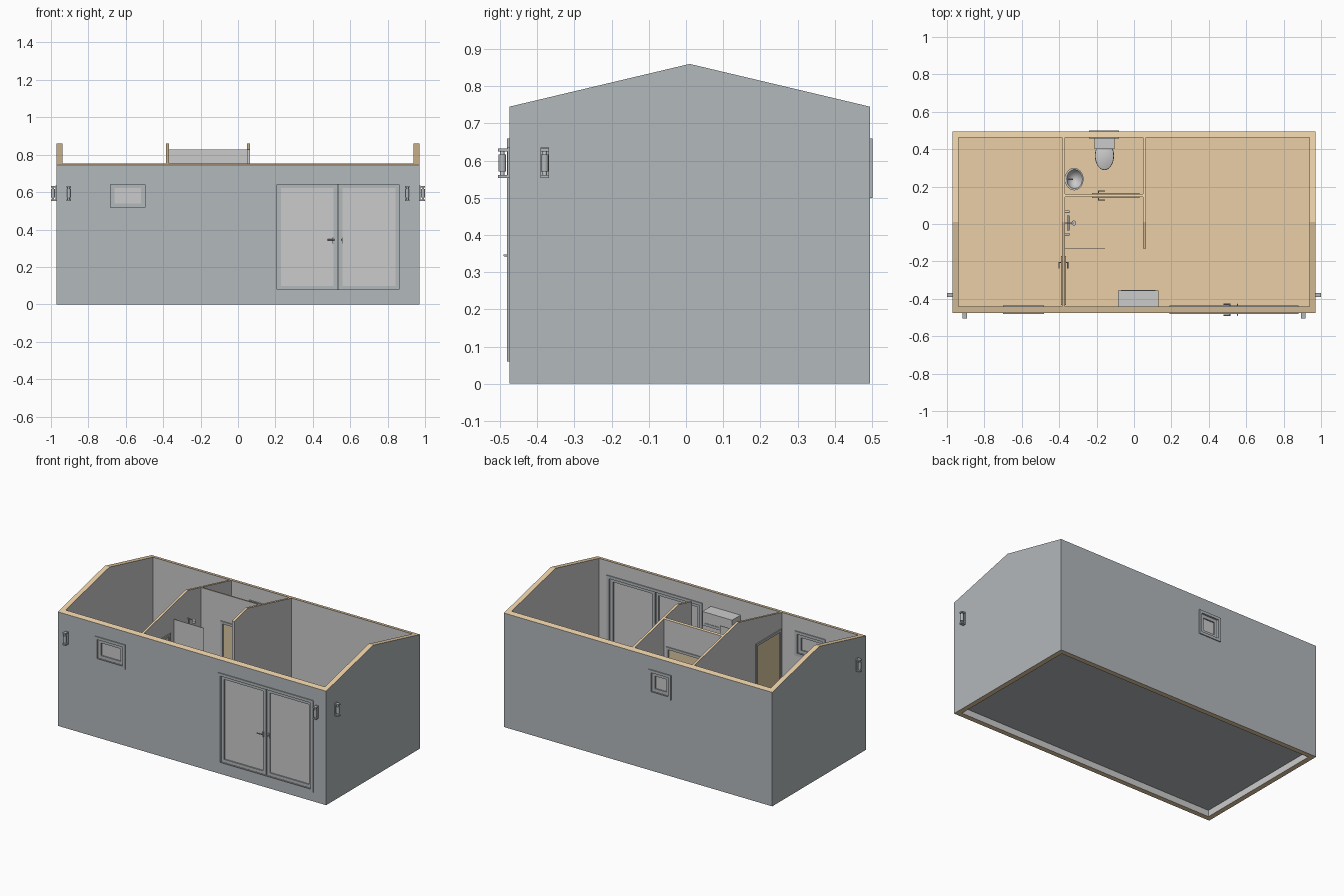
import bpy, bmesh
from math import cos, sin, pi, radians
from mathutils import Vector

if "Cube" in bpy.data.objects:
    bpy.data.objects.remove(bpy.data.objects["Cube"])

def mat(name, col):
    m = bpy.data.materials.new(name)
    m.diffuse_color = (*col, 1)
    m.use_nodes = True
    m.node_tree.nodes["Principled BSDF"].inputs["Base Color"].default_value = m.diffuse_color
    return m

PLAIN = mat("plaster", (0.8, 0.8, 0.8))
DARK = mat("cladding", (0.45, 0.48, 0.5))
WOOD = mat("timber", (0.82, 0.62, 0.38))
DOOR = mat("door_wood", (0.72, 0.58, 0.36))

X, YF, YB, T = 0.97, -0.475, 0.495, 0.033      # shell outline and wall thickness
FLOOR, RIDGE_Y = 0.058, 0.01

def roof(y):
    return 0.86 - 0.115 * abs(y - RIDGE_Y) / 0.485

def finish(name, bm, m=None, smooth=False):
    bmesh.ops.recalc_face_normals(bm, faces=bm.faces)
    me = bpy.data.meshes.new(name)
    bm.to_mesh(me)
    bm.free()
    o = bpy.data.objects.new(name, me)
    bpy.context.collection.objects.link(o)
    if m:
        me.materials.append(m)
    if smooth:
        bpy.ops.object.select_all(action='DESELECT')
        o.select_set(True)
        bpy.context.view_layer.objects.active = o
        bpy.ops.object.shade_smooth_by_angle(angle=radians(40))
    return o

def add_box(bm, x0, x1, y0, y1, z0, z1):
    r = bmesh.ops.create_cube(bm, size=1)
    for v in r["verts"]:
        v.co = Vector(((x0 + x1) / 2 + v.co.x * (x1 - x0),
                       (y0 + y1) / 2 + v.co.y * (y1 - y0),
                       (z0 + z1) / 2 + v.co.z * (z1 - z0)))

def boxes(name, items, m=None):
    bm = bmesh.new()
    for b in items:
        add_box(bm, *b)
    return finish(name, bm, m)

def rod(name, a, b, r, m=None, n=16):
    a, b = Vector(a), Vector(b)
    bm = bmesh.new()
    bmesh.ops.create_cone(bm, cap_ends=True, segments=n, radius1=r, radius2=r, depth=(b - a).length)
    q = (b - a).to_track_quat('Z', 'Y')
    for v in bm.verts:
        v.co = q @ v.co + (a + b) / 2
    return finish(name, bm, m, True)

def loft(name, rings, n=28):
    # stacked ellipses: z, cx, cy, rx, ry
    bm = bmesh.new()
    R = [[bm.verts.new((cx + rx * cos(2 * pi * i / n), cy + ry * sin(2 * pi * i / n), z))
          for i in range(n)] for z, cx, cy, rx, ry in rings]
    for p, q in zip(R, R[1:]):
        for i in range(n):
            bm.faces.new((p[i], p[(i + 1) % n], q[(i + 1) % n], q[i]))
    bm.faces.new(R[0])
    bm.faces.new(R[-1])
    return finish(name, bm, None, True)

def gabled(name, x0, x1, y0, y1, z0):
    # prism across x with its top following the roof slope
    ys = [y0] + ([RIDGE_Y] if y0 < RIDGE_Y < y1 else []) + [y1]
    prof = [(y1, z0), (y0, z0)] + [(y, roof(y)) for y in ys]
    bm = bmesh.new()
    f = bm.faces.new([bm.verts.new((x0, y, z)) for y, z in prof])
    r = bmesh.ops.extrude_face_region(bm, geom=[f])
    for v in r["geom"]:
        if isinstance(v, bmesh.types.BMVert):
            v.co.x = x1
    return finish(name, bm)

def cut(o, *b):
    c = boxes("cutter", [b])
    c.hide_render = True
    md = o.modifiers.new("cut", 'BOOLEAN')
    md.operation, md.object, md.solver = 'DIFFERENCE', c, 'EXACT'
    me = bpy.data.meshes.new_from_object(o.evaluated_get(bpy.context.evaluated_depsgraph_get()))
    o.modifiers.clear()
    o.data = me
    bpy.data.objects.remove(c)

def paint(o):
    # timber caps, dark outside, plaster inside
    o.data.materials.clear()
    for m in (PLAIN, DARK, WOOD):
        o.data.materials.append(m)
    for p in o.data.polygons:
        c, n = p.center, p.normal
        out = abs(c.x) > X - .002 or c.y < YF + .002 or c.y > YB - .002
        cap = abs(n.z) > .5 and (c.z > .72 or c.z < .03)
        p.material_index = 2 if cap else 1 if out else 0

# Openings: name, wall axis, wall depth range, casing rectangle, casing width
OPEN = {
    "patio_door": ('x', YF, YF + T, .19, .88, .06, .66, .018),
    "front_window": ('x', YF, YF + T, -.70, -.48, .50, .66, .018),
    "bath_window": ('x', YB - T, YB, -.24, -.08, .50, .66, .018),
    "bath_door": ('x', .145, .16, -.225, .03, .06, .65, .016),
    "bedroom_door": ('y', -.385, -.37, -.433, -.17, .06, .65, .016),
}

def B(ax, a0, a1, d0, d1, z0, z1):
    return (a0, a1, d0, d1, z0, z1) if ax == 'x' else (d0, d1, a0, a1, z0, z1)

def ring(ax, a0, a1, d0, d1, z0, z1, w):
    return [B(ax, a0, a0 + w, d0, d1, z0, z1), B(ax, a1 - w, a1, d0, d1, z0, z1),
            B(ax, a0 + w, a1 - w, d0, d1, z1 - w, z1), B(ax, a0 + w, a1 - w, d0, d1, z0, z0 + w)]

def opening_cut(o, key):
    ax, d0, d1, a0, a1, z0, z1, w = OPEN[key]
    w -= .004
    cut(o, *B(ax, a0 + w, a1 - w, d0 - .01, d1 + .01, z0 + w, z1 - w))

# Outer shell
shell = gabled("outer_walls", -X, X, YF, YB, 0)
cut(shell, -X + T, X - T, YF + T, YB - T, -1, 2)
for k in ("patio_door", "front_window", "bath_window"):
    opening_cut(shell, k)
paint(shell)

# Partitions
left = gabled("left_partition", -.385, -.37, YF + T, YB - T, FLOOR)
opening_cut(left, "bedroom_door")
right = gabled("right_partition", .048, .064, -.13, YB - T, FLOOR)
cross = gabled("cross_partition", -.37, .048, .145, .16, FLOOR)
opening_cut(cross, "bath_door")
for o in (left, right, cross):
    paint(o)

# Floor with timber top, set up from the ground
floor = boxes("floor", [(-X + T, X - T, YF + T, YB - T, .042, FLOOR)], DARK)
floor.data.materials.append(WOOD)
for p in floor.data.polygons:
    if p.normal.z > .5:
        p.material_index = 1

# Casings, leaves and panes
for key, (ax, d0, d1, a0, a1, z0, z1, w) in OPEN.items():
    e = .006
    boxes(key + "_casing", ring(ax, a0, a1, d0 - e, d0, z0, z1, w)
          + ring(ax, a0, a1, d1, d1 + e, z0, z1, w), DARK)
    i0, i1, j0, j1, m = a0 + w, a1 - w, z0 + w, z1 - w, (d0 + d1) / 2
    if key in ("bath_door", "bedroom_door"):
        boxes(key + "_leaf", [B(ax, i0, i1, m - .005, m + .005, j0, j1)], DOOR)
        continue
    mid = (i0 + i1) / 2
    leaves = [(i0, mid - .003), (mid + .003, i1)] if key == "patio_door" else [(i0, i1)]
    for n, (l0, l1) in enumerate(leaves):
        boxes(f"{key}_sash_{n}", ring(ax, l0, l1, m - .011, m + .011, j0, j1, .021), DARK)
        boxes(f"{key}_glass_{n}", [B(ax, l0 + .02, l1 - .02, m - .003, m + .003, j0 + .02, j1 - .02)])

# Lever handles on both faces
def handle(name, ax, a, d0, d1, z, way):
    for s, d in ((-1, d0), (1, d1)):
        pt = lambda aa, dd: (aa, dd, z) if ax == 'x' else (dd, aa, z)
        rod(name + "_stem", pt(a, d), pt(a, d + s * .018), .003, DARK)
        rod(name + "_lever", pt(a + way * -.003, d + s * .018), pt(a + way * .034, d + s * .018), .003, DARK)
        boxes(name + "_plate", [B(ax, a - .006, a + .006, min(d, d + s * .004), max(d, d + s * .004),
                                  z - .02, z + .012)], DARK)

handle("patio_handle", 'x', .512, YF + .005, YF + T - .005, .345, -1)
handle("patio_lock", 'x', .553, YF + .005, YF + T - .005, .345, .1)
handle("bath_handle", 'x', -.19, .147, .158, .34, 1)
handle("bedroom_handle", 'y', -.205, -.383, -.372, .34, -1)

# Wall lamps: one on the front and one on the side, mirrored
def lamp(side, px, py, nx, ny):
    c = lambda d: (px + nx * d, py + ny * d)
    def b(h, d0, d1, z0, z1):
        (ax, ay), (bx, by) = c(d0), c(d1)
        wx, wy = abs(ny) * h, abs(nx) * h
        return (min(ax, bx) - wx, max(ax, bx) + wx, min(ay, by) - wy, max(ay, by) + wy, z0, z1)
    boxes(side + "_lamp_bracket", [b(.011, 0, .005, .553, .635), b(.011, .005, .03, .625, .633),
                                   b(.011, .005, .03, .553, .561)], DARK)
    x, y = c(.019)
    rod(side + "_lamp_tube", (x, y, .561), (x, y, .625), .006)
    rod(side + "_lamp_shade", (x, y, .571), (x, y, .616), .0105, DARK)

for s, n in ((-1, "left"), (1, "right")):
    lamp(n + "_front", s * .905, YF, 0, -1)
    lamp(n + "_side", s * X, -.38, s, 0)

# Wall air conditioner
boxes("air_conditioner", [(-.085, .13, -.442, -.355, .565, .655)])
boxes("air_conditioner_vent", [(-.07, .115, -.356, -.352, .572, .584)], DARK)

# Toilet
TX = -.158
loft("toilet_bowl", [(FLOOR, TX, .375, .036, .06), (.10, TX, .375, .036, .062), (.15, TX, .367, .046, .072),
                     (.175, TX, .365, .051, .077), (.18, TX, .365, .05, .076)])
loft("toilet_lid", [(.181, TX, .365, .05, .076), (.19, TX, .365, .05, .076), (.194, TX, .365, .044, .07)])
boxes("toilet_cistern", [(TX - .05, TX + .05, .405, .46, .17, .275), (TX - .053, TX + .053, .40, .462, .275, .285),
                         (TX - .035, TX + .035, .40, .462, FLOOR, .17)])
rod("flush_button", (TX, .43, .285), (TX, .43, .289), .009)

# Washbasin with pedestal and tap
loft("washbasin", [(.255, -.33, .24, .025, .03), (.29, -.322, .24, .047, .056), (.315, -.32, .24, .05, .06),
                   (.315, -.318, .24, .042, .051), (.29, -.32, .24, .032, .038), (.272, -.32, .24, .01, .012)])
loft("basin_pedestal", [(FLOOR, -.34, .24, .026, .028), (.1, -.34, .24, .019, .021), (.258, -.34, .24, .022, .026)])
rod("basin_tap", (-.358, .24, .31), (-.358, .24, .345), .004)
rod("basin_spout", (-.36, .24, .342), (-.325, .24, .342), .0035)

# Shower: riser, arm, head, mixer and screen
rod("shower_riser", (-.358, .005, .36), (-.358, .005, .68), .003)
rod("shower_arm", (-.37, .005, .68), (-.322, .005, .68), .003)
rod("shower_head", (-.322, .005, .664), (-.322, .005, .681), .013)
rod("shower_mixer", (-.352, -.035, .36), (-.352, .045, .36), .006)
for y in (-.055, .065):
    rod("shower_knob", (-.37, y, .36), (-.345, y, .36), .007)
boxes("shower_screen", [(-.37, -.155, -.132, -.128, FLOOR, .725)])
